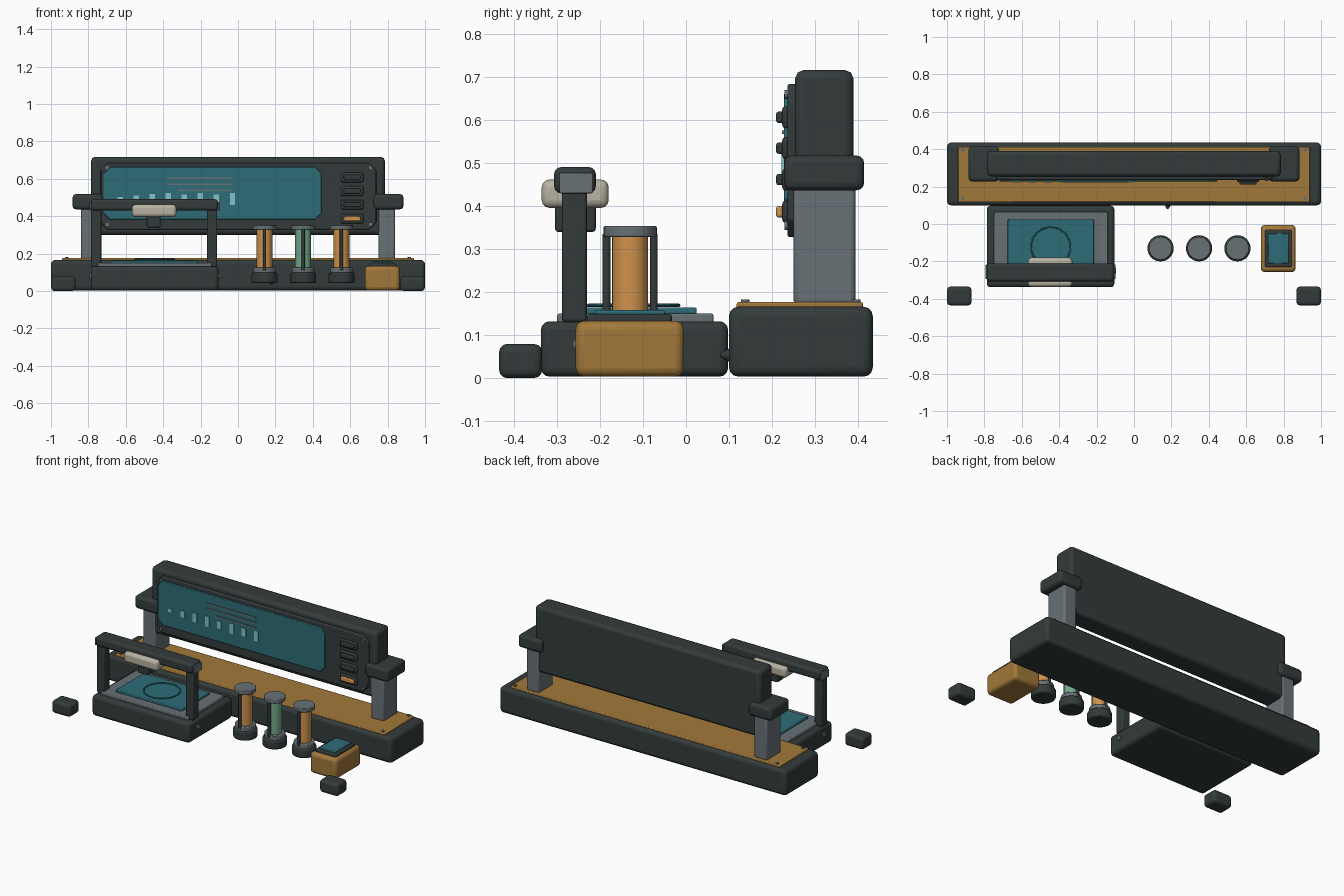
import bpy, math
from mathutils import Vector

if "Cube" in bpy.data.objects:
    bpy.data.objects.remove(bpy.data.objects["Cube"], do_unlink=True)


def material(name, rgb):
    m = bpy.data.materials.new(name)
    m.use_nodes = True
    m.diffuse_color = (*rgb, 1)
    m.node_tree.nodes["Principled BSDF"].inputs["Base Color"].default_value = (*rgb, 1)
    return m


DARK = material("charcoal", (0.034, 0.044, 0.044))
GOLD = material("ochre", (0.36, 0.19, 0.042))
GREY = material("steel grey", (0.14, 0.165, 0.18))
TEAL = material("deep teal", (0.027, 0.15, 0.185))
CREAM = material("warm cream", (0.48, 0.45, 0.36))
AMBER = material("amber", (0.63, 0.29, 0.075))
GREEN = material("mint green", (0.17, 0.4, 0.26))
CYAN = material("pale cyan", (0.22, 0.55, 0.58))


def finish(ob, name, mat, bevel=0.0, segments=3):
    ob.name = name
    ob.data.materials.append(mat)
    if bevel:
        mod = ob.modifiers.new("Rounded edges", "BEVEL")
        mod.width = bevel
        mod.segments = segments
        mod.limit_method = "ANGLE"
    bpy.ops.object.select_all(action="DESELECT")
    ob.select_set(True)
    bpy.context.view_layer.objects.active = ob
    bpy.ops.object.shade_smooth_by_angle(angle=math.radians(35))
    return ob


def box(name, xs, ys, zs, mat, bevel=0.0, segments=3):
    """Box from (min, max) ranges on each axis."""
    lo, hi = Vector((xs[0], ys[0], zs[0])), Vector((xs[1], ys[1], zs[1]))
    bpy.ops.mesh.primitive_cube_add(size=1, location=(lo + hi) / 2)
    ob = bpy.context.object
    for v in ob.data.vertices:
        v.co = Vector(a * b for a, b in zip(v.co, hi - lo))
    return finish(ob, name, mat, bevel, segments)


def rod(name, r, x, y, zs, mat, bevel=0.0, sides=32):
    bpy.ops.mesh.primitive_cylinder_add(vertices=sides, radius=r, depth=zs[1] - zs[0],
                                        location=(x, y, sum(zs) / 2))
    return finish(bpy.context.object, name, mat, bevel, 2)


def stud(name, r, loc, depth, axis, mat):
    """Small disc whose axis lies along x or y."""
    rot = (0, math.pi / 2, 0) if axis == "x" else (math.pi / 2, 0, 0)
    bpy.ops.mesh.primitive_cylinder_add(vertices=16, radius=r, depth=depth, location=loc, rotation=rot)
    return finish(bpy.context.object, name, mat)


def chamfer_plate(name, xs, ys, zs, cut, mat, bevel=0.0):
    """Upright plate with clipped corners, extruded along y."""
    (a, b), (c, d) = xs, zs
    outline = [(a + cut, c), (b - cut, c), (b, c + cut), (b, d - cut),
               (b - cut, d), (a + cut, d), (a, d - cut), (a, c + cut)]
    n = len(outline)
    verts = [(x, y, z) for y in ys for x, z in outline]
    faces = [tuple(range(n)), tuple(reversed(range(n, 2 * n)))]
    faces += [(i, i + n, (i + 1) % n + n, (i + 1) % n) for i in range(n)]
    me = bpy.data.meshes.new(name)
    me.from_pydata(verts, [], faces)
    ob = bpy.data.objects.new(name, me)
    bpy.context.collection.objects.link(ob)
    return finish(ob, name, mat, bevel, 2)


def span(c, half):
    return (c - half, c + half)


# Long rear base with its deck plate
box("rear_base", (-1, 1), (0.1, 0.435), (0.003, 0.166), DARK, 0.022)
box("deck_plate", (-0.94, 0.94), (0.118, 0.412), (0.16, 0.177), GOLD, 0.005, 2)
bpy.ops.mesh.primitive_cone_add(vertices=16, radius1=0.016, radius2=0.004, depth=0.022,
                                location=(0.18, 0.09, 0.053), rotation=(math.pi / 2, 0, 0))
finish(bpy.context.object, "base_front_knob", DARK)

# Mirrored supports, deck bolts and front feet
for side, s in (("right", -1), ("left", 1)):
    box(side + "_support_post", span(s * 0.795, 0.045), (0.25, 0.395), (0.17, 0.46), GREY, 0.012)
    box(side + "_clamp", span(s * 0.803, 0.081), (0.228, 0.415), (0.437, 0.518), DARK, 0.018)
    box(side + "_foot", span(s * 0.934, 0.065), (-0.435, -0.335), (0, 0.079), DARK, 0.018)
    for y in (0.138, 0.396):
        rod(side + "_deck_bolt", 0.01, s * 0.915, y, (0.17, 0.183), GREY, sides=12)

# Display panel
box("panel_body", (-0.785, 0.785), (0.254, 0.39), (0.3, 0.717), DARK, 0.02, 2)
chamfer_plate("panel_bezel", (-0.735, 0.74), (0.236, 0.258), (0.328, 0.685), 0.04, DARK, 0.006)
chamfer_plate("screen", (-0.72, 0.446), (0.228, 0.24), (0.383, 0.662), 0.035, TEAL, 0.003)
for x in (-0.7, 0.71):
    for z in (0.355, 0.66):
        stud("bezel_screw", 0.01, (x, 0.234, z), 0.01, "y", GREY)

# Screen readout: text lines and bar chart
for z, start in ((0.604, -0.38), (0.572, -0.38), (0.54, -0.32)):
    box("readout_line", (start, -0.035), (0.223, 0.229), span(z, 0.004), GREY)
for i, h in enumerate((0.022, 0.04, 0.055, 0.064, 0.046, 0.062, 0.05, 0.066)):
    box("chart_bar", span(-0.63 + i * 0.0857, 0.014), (0.222, 0.229), span(0.492, h / 2), CYAN)

# Button column
for z in (0.607, 0.535, 0.462, 0.387):
    last = z < 0.4
    box("button_rim", span(0.61, 0.06), (0.224, 0.24), span(z, 0.026), DARK, 0.008, 2)
    box("button_cap", span(0.61, 0.045), (0.21, 0.228), span(z, 0.013),
        AMBER if last else DARK, 0.005, 2)

# Fabrication station: base, tray and bed
box("station_base", (-0.787, -0.105), (-0.338, 0.098), (0.003, 0.132), DARK, 0.02)
box("station_tray", (-0.75, -0.14), (-0.3, 0.064), (0.125, 0.15), GREY, 0.005, 2)
box("print_bed", (-0.675, -0.215), (-0.255, 0.025), (0.148, 0.164), TEAL, 0.004, 2)
bpy.ops.mesh.primitive_torus_add(major_radius=0.105, minor_radius=0.004, major_segments=40,
                                 minor_segments=8, location=(-0.445, -0.122, 0.169))
finish(bpy.context.object, "bed_ring", TEAL)

# Gantry over the bed
for x, end in ((-0.758, -0.788), (-0.138, -0.104)):
    box("gantry_post", span(x, 0.027), (-0.289, -0.231), (0.13, 0.45), DARK, 0.008)
    box("gantry_end_cap", span(end, 0.005), (-0.295, -0.217), (0.43, 0.477), GREY, 0.003, 2)
    stud("station_side_stud", 0.014, (end, -0.25, 0.08), 0.014, "x", GREY)
box("gantry_beam", (-0.785, -0.107), (-0.307, -0.21), (0.43, 0.491), DARK, 0.016)
box("carriage", (-0.567, -0.33), (-0.336, -0.18), (0.396, 0.462), CREAM, 0.018)
box("tool_head", (-0.488, -0.415), (-0.305, -0.21), (0.34, 0.41), DARK, 0.008)
box("tool_tip", (-0.475, -0.428), (-0.28, -0.235), (0.331, 0.342), TEAL)

# Row of sample canisters
for x, fill in ((0.142, AMBER), (0.348, GREEN), (0.553, AMBER)):
    y = -0.13
    rod("canister_foot", 0.07, x, y, (0.042, 0.098), DARK, 0.008)
    rod("canister_collar", 0.06, x, y, (0.09, 0.126), GREY, 0.005)
    rod("canister_tube", 0.042, x, y, (0.12, 0.335), fill)
    rod("canister_cap", 0.062, x, y, (0.328, 0.354), GREY, 0.004)
    for s in (-1, 1):
        rod("canister_guard_rod", 0.009, x, y + s * 0.055, (0.11, 0.335), DARK, sides=12)

# Small control box
box("control_box", (0.678, 0.864), (-0.257, -0.005), (0.003, 0.133), GOLD, 0.02)
box("control_frame", (0.7, 0.843), (-0.23, -0.033), (0.125, 0.149), DARK, 0.006, 2)
box("control_screen", (0.717, 0.826), (-0.212, -0.05), (0.145, 0.158), TEAL, 0.004, 2)
